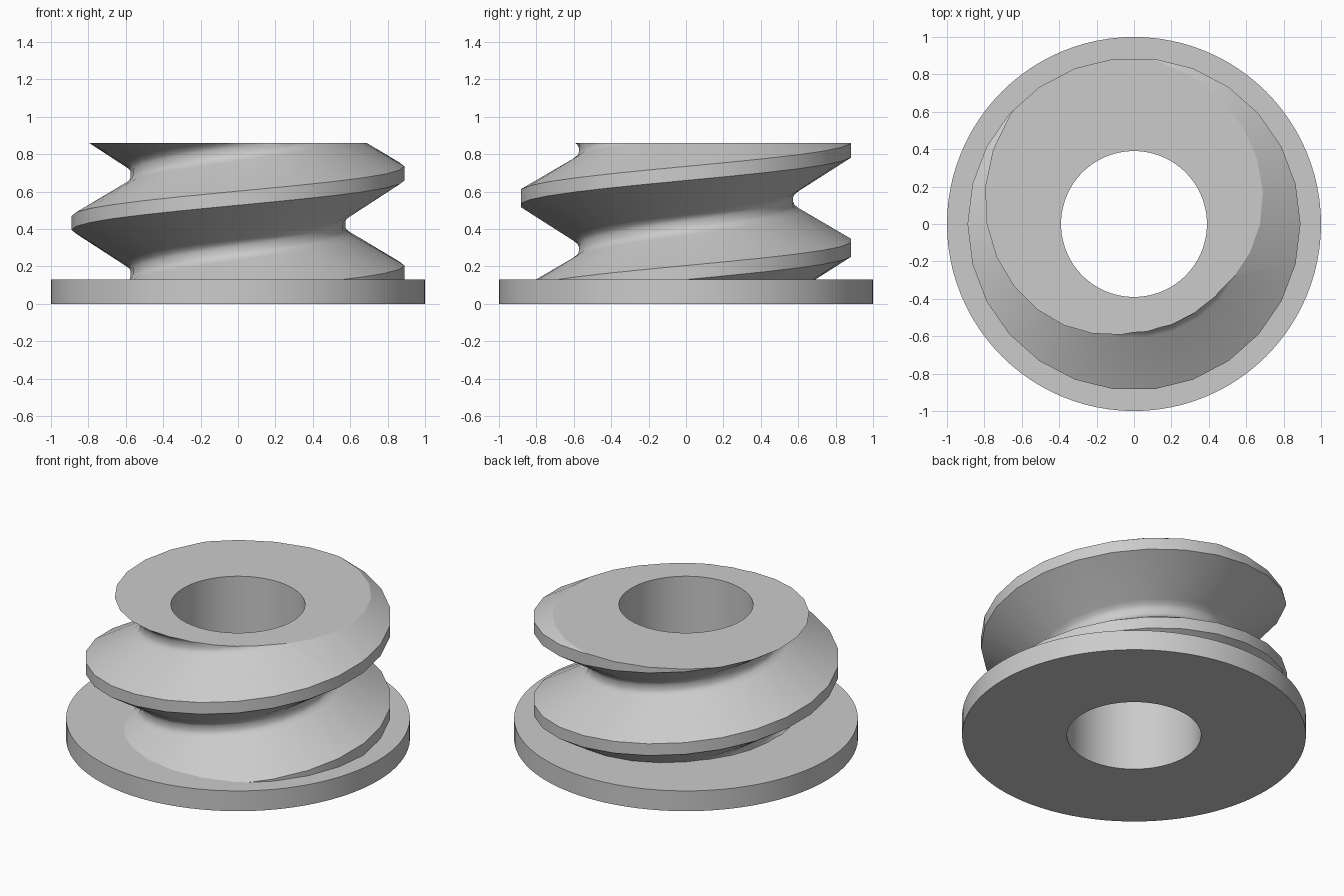
import bpy, bmesh, math
from mathutils import Vector

cube = bpy.data.objects.get("Cube")
if cube:
    bpy.data.objects.remove(cube, do_unlink=True)

BORE, FLANGE_R, FLANGE_TOP, TOP = 0.39, 1.0, 0.13, 0.86
PITCH, STEPS, ROUND = 0.53, 26, 96

grey = bpy.data.materials.new("plain grey")
grey.use_nodes = True
colour = (0.6, 0.6, 0.6, 1)
grey.diffuse_color = colour
grey.node_tree.nodes["Principled BSDF"].inputs["Base Color"].default_value = colour


def finish(bm, name):
    bmesh.ops.recalc_face_normals(bm, faces=bm.faces)
    mesh = bpy.data.meshes.new(name)
    bm.to_mesh(mesh)
    bm.free()
    mesh.materials.append(grey)
    obj = bpy.data.objects.new(name, mesh)
    bpy.context.collection.objects.link(obj)
    bpy.ops.object.select_all(action="DESELECT")
    obj.select_set(True)
    bpy.context.view_layer.objects.active = obj
    bpy.ops.object.shade_smooth_by_angle(angle=math.radians(30))


def sweep(bm, profile, steps, pitch=0.0, turns=(0, 1)):
    """Revolve a radius/height profile, rising by pitch each turn."""
    rings = []
    for i in range(turns[0] * steps, turns[1] * steps + 1):
        a = math.tau * i / steps
        rings.append([bm.verts.new((r * math.cos(a), r * math.sin(a), z + pitch * i / steps))
                      for r, z in profile])
    for p, q in zip(rings, rings[1:]):
        for j in range(len(profile) - 1):
            bm.faces.new((p[j], q[j], q[j + 1], p[j + 1]))
    bmesh.ops.remove_doubles(bm, verts=bm.verts, dist=1e-5)


# Flange: flat ring at the bottom
bm = bmesh.new()
sweep(bm, [(BORE, 0), (FLANGE_R, 0), (FLANGE_R, FLANGE_TOP), (BORE, FLANGE_TOP), (BORE, 0)], ROUND)
finish(bm, "flange")

# Thread: one turn of profile from crest, through the filleted root, to the next crest
bm = bmesh.new()
thread = [(0.89, 0.205), (0.61, 0.367), (0.584, 0.387), (0.575, 0.408), (0.575, 0.442),
          (0.584, 0.463), (0.61, 0.483), (0.89, 0.66), (0.89, 0.735)]
sweep(bm, thread, STEPS, PITCH, (-2, 3))

# Trim the thread flat at both ends
for z, up in ((FLANGE_TOP, -1), (TOP, 1)):
    bmesh.ops.bisect_plane(bm, geom=bm.verts[:] + bm.edges[:] + bm.faces[:], dist=1e-5,
                           plane_co=Vector((0, 0, z)), plane_no=Vector((0, 0, up)),
                           clear_outer=True)

# Bore wall, then the end caps between bore and thread
sweep(bm, [(BORE, FLANGE_TOP), (BORE, TOP)], ROUND)
for z in (FLANGE_TOP, TOP):
    rim = [e for e in bm.edges if e.is_boundary and all(abs(v.co.z - z) < 1e-4 for v in e.verts)]
    bmesh.ops.triangle_fill(bm, edges=rim, use_beauty=True, normal=Vector((0, 0, 1)))
finish(bm, "screw_thread")
